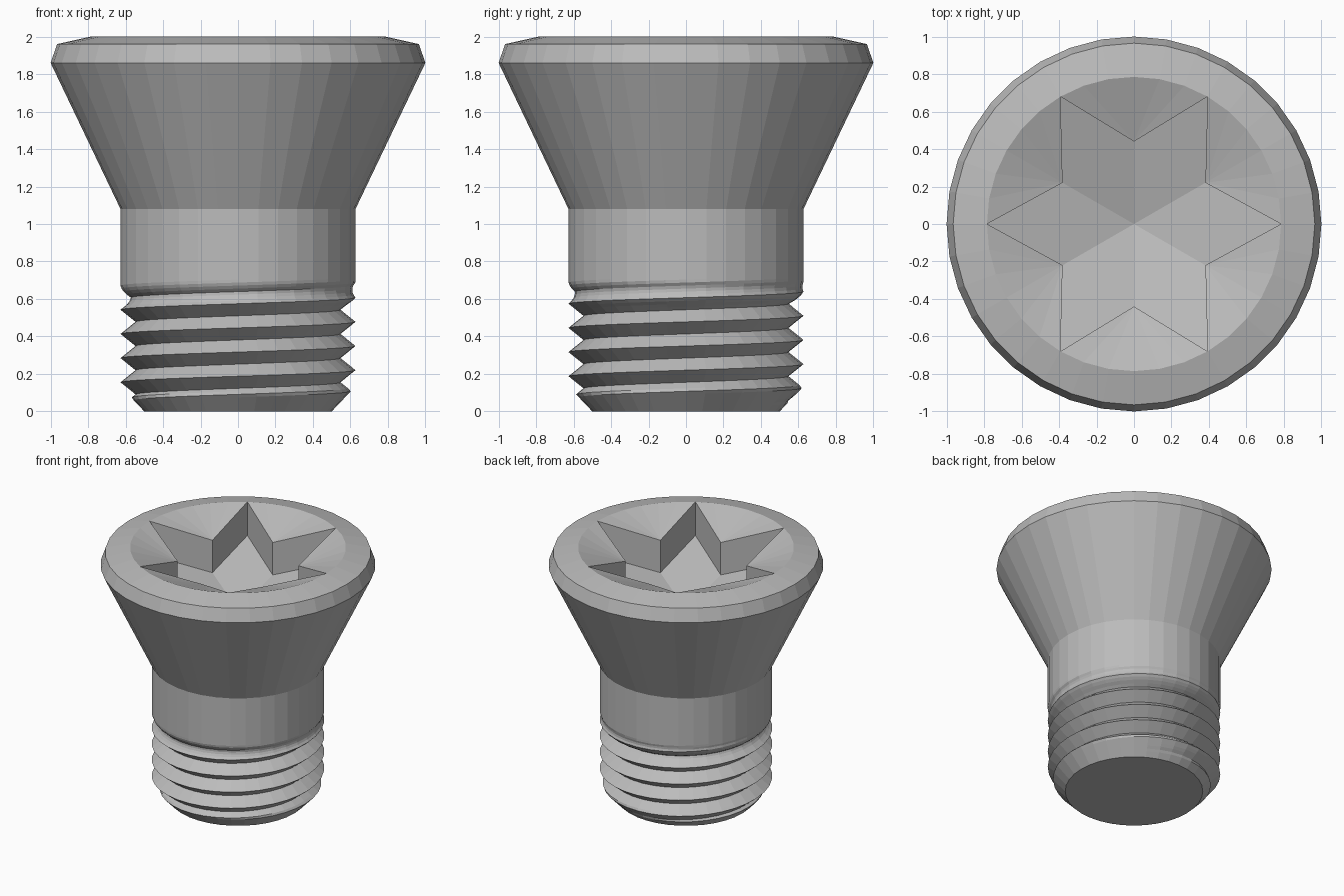
import bpy, bmesh, math

if "Cube" in bpy.data.objects:
    bpy.data.objects.remove(bpy.data.objects["Cube"])

SIDES = 36
SHAFT_R = 0.627
PITCH = 0.129
GROOVE = 0.08
THREAD_TOP = 0.76
SUB = 8            # height samples per thread turn

bm = bmesh.new()


def polar(r, deg, z):
    a = math.radians(deg)
    return bm.verts.new((r * math.cos(a), r * math.sin(a), z))


def ring(r, z):
    return [polar(r, i * 360 / SIDES, z) for i in range(SIDES)]


def bridge(a, b):
    for i in range(SIDES):
        j = (i + 1) % SIDES
        bm.faces.new((a[i], a[j], b[j], b[i]))


# Threaded shaft: helical V groove that fades out below the plain collar
def thread_vert(col, row):
    z = 0.22 - 3 * PITCH + PITCH * (row / SUB + col / SIDES)
    phase = (row % SUB) / SUB
    tri = 1 - abs(2 * phase - 1)             # 0 at crest, 1 at root
    fade = min(1, max(0, (0.69 - z) / 0.12))
    z = min(THREAD_TOP, max(0, z))
    r = min(SHAFT_R - GROOVE * tri * fade, 0.5 + 0.95 * z)
    return polar(r, col * 360 / SIDES, z)


rows = 8 * SUB + 1
cols = [[thread_vert(c, r) for r in range(rows)] for c in range(SIDES + 1)]
for a, b in zip(cols, cols[1:]):
    for r in range(rows - 1):
        bm.faces.new((a[r], b[r], b[r + 1], a[r + 1]))

# Flat bottom end
bm.faces.new(ring(0.5, 0)[::-1])

# Collar, countersunk head and rim
profile = [(SHAFT_R, THREAD_TOP), (SHAFT_R, 1.08), (1.0, 1.86), (0.965, 1.96), (0.785, 2.0)]
rings = [ring(r, z) for r, z in profile]
for a, b in zip(rings, rings[1:]):
    bridge(a, b)
lip = rings[-1]

# Dished top around a six-pointed star socket with a sunken floor
ARM = SIDES // 6
inner_top = [polar(0.44, 60 * k + 30, 1.87) for k in range(6)]
inner_low = [polar(0.44, 60 * k + 30, 1.61) for k in range(6)]
tip_low = [polar(0.785, 60 * k, 1.73) for k in range(6)]
centre = bm.verts.new((0, 0, 1.495))
for k in range(6):
    n = (k + 1) % 6
    for i in range(k * ARM, (k + 1) * ARM):
        bm.faces.new((lip[i], lip[(i + 1) % SIDES], inner_top[k]))
    for tip in (k, n):
        bm.faces.new((lip[tip * ARM], inner_top[k], inner_low[k], tip_low[tip]))
    bm.faces.new((centre, inner_low[k - 1], tip_low[k], inner_low[k]))

bmesh.ops.remove_doubles(bm, verts=bm.verts, dist=0.0005)
bmesh.ops.recalc_face_normals(bm, faces=bm.faces)

mesh = bpy.data.meshes.new("screw")
bm.to_mesh(mesh)
bm.free()
steel = bpy.data.materials.new("grey steel")
steel.diffuse_color = (0.5, 0.5, 0.5, 1)
steel.use_nodes = True
steel.node_tree.nodes["Principled BSDF"].inputs["Base Color"].default_value = steel.diffuse_color
mesh.materials.append(steel)
screw = bpy.data.objects.new("screw", mesh)
bpy.context.collection.objects.link(screw)
